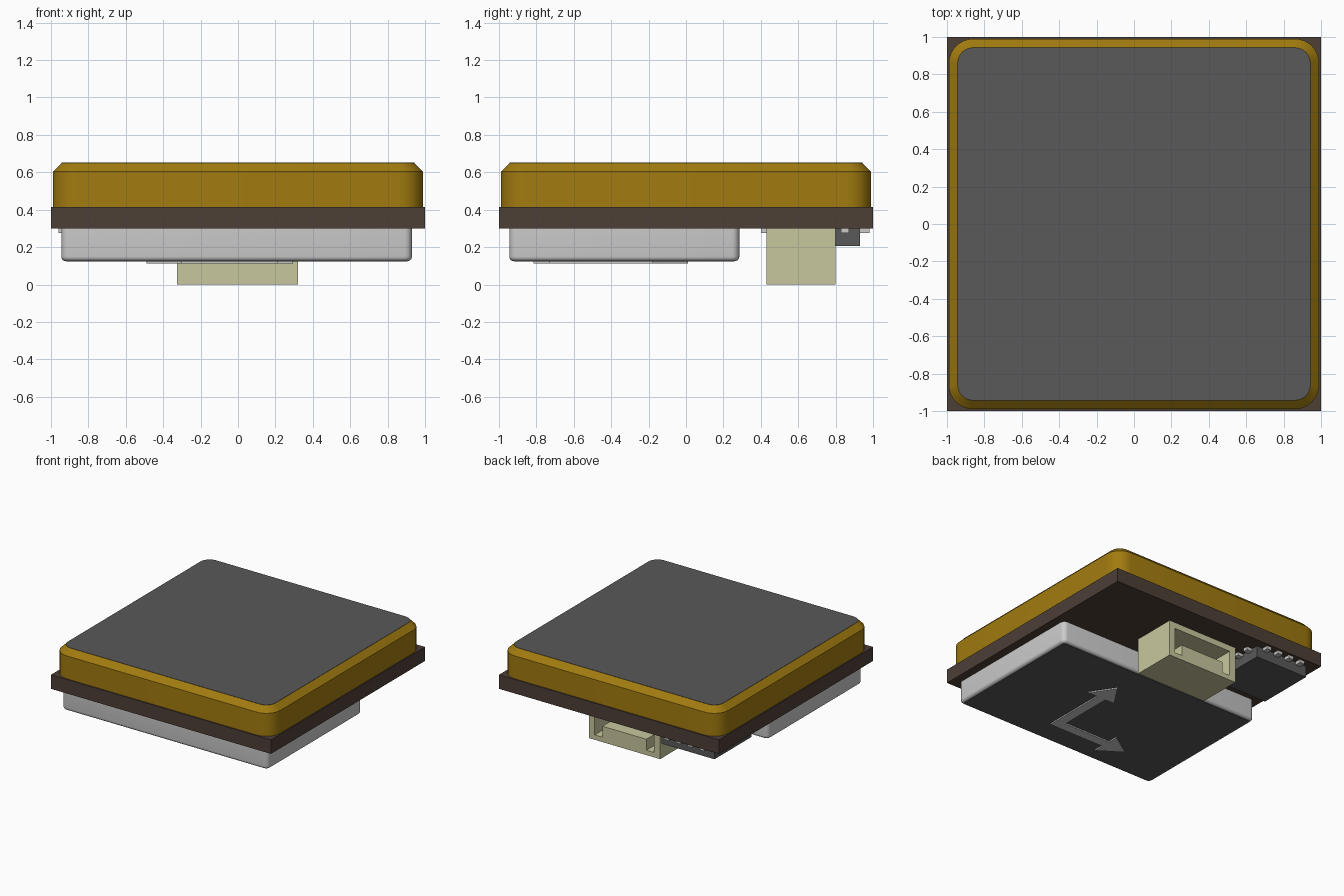
import bpy, bmesh
from math import cos, sin, pi, radians
from mathutils import Vector

if "Cube" in bpy.data.objects:
    bpy.data.objects.remove(bpy.data.objects["Cube"])


def material(name, r, g, b):
    m = bpy.data.materials.new(name)
    m.diffuse_color = (r, g, b, 1)
    m.use_nodes = True
    m.node_tree.nodes["Principled BSDF"].inputs["Base Color"].default_value = m.diffuse_color
    return m


GOLD = material("ceramic_gold", 0.36, 0.20, 0.005)
BOARD = material("board_brown", 0.075, 0.05, 0.037)
DARK = material("dark_grey", 0.10, 0.10, 0.10)
CREAM = material("connector_cream", 0.58, 0.57, 0.34)


def finish(name, bm, mat=None, smooth=False):
    bmesh.ops.recalc_face_normals(bm, faces=bm.faces)
    me = bpy.data.meshes.new(name)
    bm.to_mesh(me)
    bm.free()
    ob = bpy.data.objects.new(name, me)
    bpy.context.collection.objects.link(ob)
    if mat:
        me.materials.append(mat)
    bpy.context.view_layer.objects.active = ob
    bpy.ops.object.select_all(action='DESELECT')
    ob.select_set(True)
    if smooth:
        bpy.ops.object.shade_smooth_by_angle(angle=radians(35))
    return ob


def loft(name, loops, mat=None, smooth=False):
    """Skin matching closed loops and cap both ends."""
    bm = bmesh.new()
    rings = [[bm.verts.new(p) for p in loop] for loop in loops]
    for a, b in zip(rings, rings[1:]):
        for i in range(len(a)):
            j = (i + 1) % len(a)
            bm.faces.new((a[i], a[j], b[j], b[i]))
    bm.faces.new(rings[0])
    bm.faces.new(rings[-1])
    return finish(name, bm, mat, smooth)


def rounded_rect(x0, x1, y0, y1, r, z, n=8):
    pts = []
    corners = ((x1 - r, y1 - r), (x0 + r, y1 - r), (x0 + r, y0 + r), (x1 - r, y0 + r))
    for k, (cx, cy) in enumerate(corners):
        for i in range(n + 1):
            a = (k + i / n) * pi / 2
            pts.append((cx + r * cos(a), cy + r * sin(a), z))
    return pts


def square(h, r, z):
    return rounded_rect(-h, h, -h, h, r, z)


def box(name, x0, x1, y0, y1, z0, z1, mat=None):
    return loft(name, [[(x0, y0, z), (x1, y0, z), (x1, y1, z), (x0, y1, z)]
                       for z in (z0, z1)], mat)


# Circuit board
box("circuit_board", -1, 1, -1, 1, 0.30, 0.415, BOARD)

# Chamfered ceramic antenna with its metal top patch
loft("antenna_body", [square(0.99, 0.13, 0.415), square(0.99, 0.13, 0.603),
                      square(0.943, 0.083, 0.649)], GOLD, True)
loft("antenna_patch", [square(0.943, 0.083, 0.648), square(0.943, 0.083, 0.651)], DARK)

# Shield can with rounded lower edge
rings = []
R = 0.025
for i in range(6):
    a = i / 5 * pi / 2
    inset, z = R * (1 - sin(a)), 0.125 + R * (1 - cos(a))
    rings.append(rounded_rect(-0.945 + inset, 0.93 - inset, -0.945 + inset,
                              0.285 - inset, 0.04 - inset, z, 5))
rings.append(rounded_rect(-0.945, 0.93, -0.945, 0.285, 0.04, 0.30, 5))
loft("shield_can", rings, None, True)
loft("shield_label", [rounded_rect(-0.92, 0.905, -0.92, 0.26, 0.015, z, 5)
                      for z in (0.122, 0.126)], DARK)

# Raised pair of direction arrows on the label
ARROWS = [(.21, -.73), (.21, -.18), (.295, -.18), (.17, .01), (.045, -.18), (.13, -.18),
          (.13, -.65), (-.30, -.65), (-.30, -.565), (-.49, -.69), (-.30, -.815), (-.30, -.73)]
loft("axis_arrows", [[(x, y, z) for x, y in ARROWS] for z in (0.112, 0.124)])

# Cable connector: open toward the back, socket wider at its lower corners
connector = box("cable_connector", -0.325, 0.32, 0.43, 0.80, 0.0, 0.30, CREAM)
SOCKET = [(-.27, .04), (-.20, .04), (-.20, .13), (.20, .13), (.20, .04), (.27, .04),
          (.27, .25), (-.27, .25)]
cutter = loft("socket_cutter", [[(x, y, z) for x, z in SOCKET] for y in (0.52, 0.9)])
cutter.hide_render = True
mod = connector.modifiers.new("socket", 'BOOLEAN')
mod.operation, mod.solver, mod.object = 'DIFFERENCE', 'EXACT', cutter
bpy.context.view_layer.objects.active = connector
bpy.ops.object.modifier_apply(modifier=mod.name)
bpy.data.objects.remove(cutter)

# Sensor chip with four bent pins per side
CX, CY = -0.67, 0.69
box("sensor_chip", CX - .24, CX + .24, CY - .24, CY + .24, 0.205, 0.299, DARK)
PIN = [(.22, .275), (.29, .275), (.29, .30), (.22, .30)]
for side in range(4):
    c, s = round(cos(side * pi / 2)), round(sin(side * pi / 2))
    for k in range(4):
        t = (k - 1.5) * 0.107
        loft(f"chip_pin_{side}_{k}",
             [[(CX + c * u - s * v, CY + s * u + c * v, z) for u, z in PIN]
              for v in (t - .022, t + .022)])
